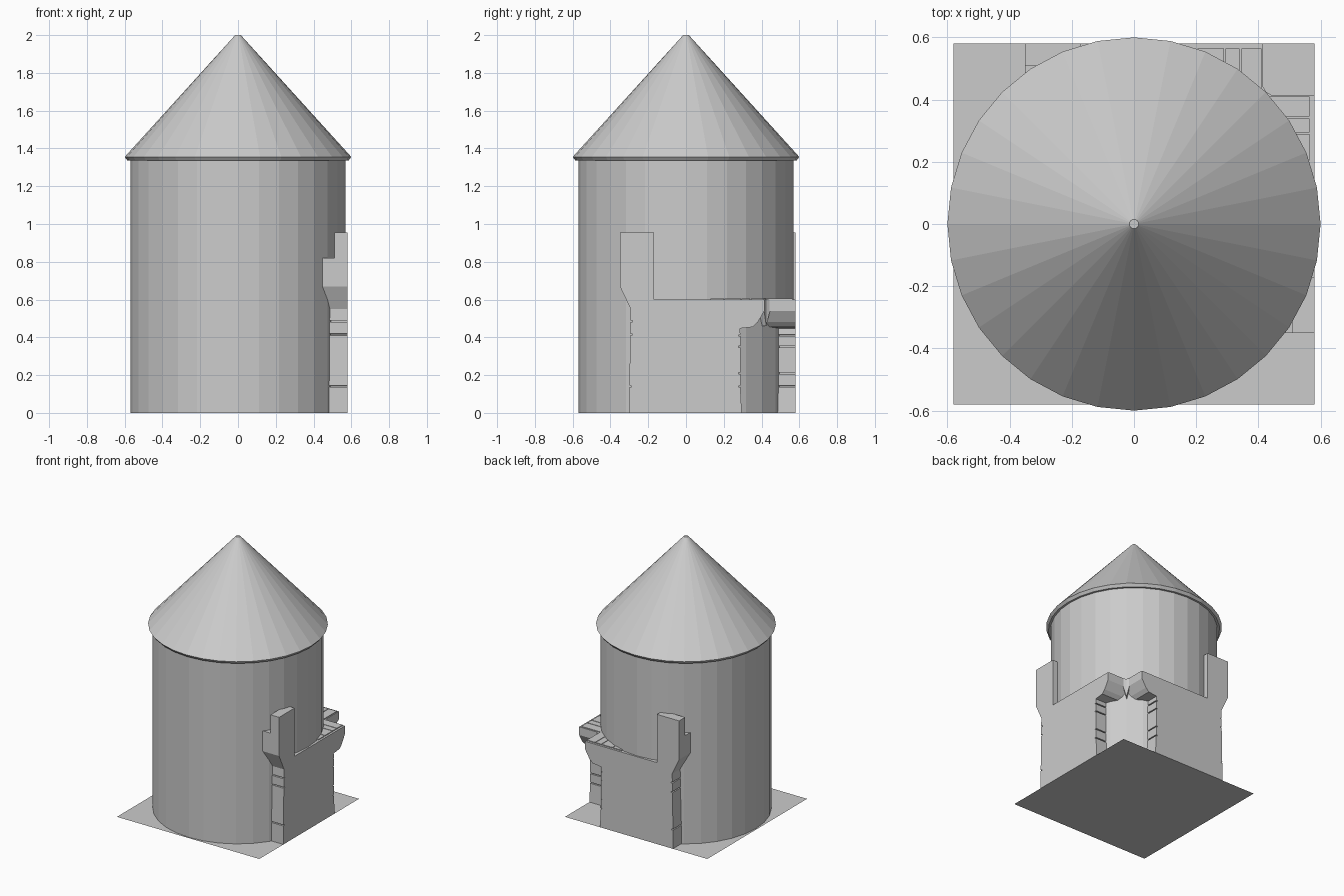
import bpy, bmesh
from mathutils import Matrix

if "Cube" in bpy.data.objects:
    bpy.data.objects.remove(bpy.data.objects["Cube"])

SWAP = Matrix(((0, 1, 0, 0), (1, 0, 0, 0), (0, 0, 1, 0), (0, 0, 0, 1)))


def finish(name, bm, swap=False):
    if swap:
        bm.transform(SWAP)
    bmesh.ops.recalc_face_normals(bm, faces=bm.faces)
    me = bpy.data.meshes.new(name)
    bm.to_mesh(me)
    bm.free()
    ob = bpy.data.objects.new(name, me)
    bpy.context.collection.objects.link(ob)
    return ob


def lathe(name, profile, sides=32):
    bm = bmesh.new()
    vs = [bm.verts.new((r, 0, z)) for r, z in profile]
    es = [bm.edges.new(p) for p in zip(vs, vs[1:])]
    bmesh.ops.spin(bm, geom=vs + es, axis=(0, 0, 1), cent=(0, 0, 0),
                   angle=6.283185307, steps=sides, use_merge=False)
    bmesh.ops.remove_doubles(bm, verts=bm.verts, dist=1e-4)
    return finish(name, bm)


def slab(name, yz, x0, x1, swap):
    """Extrude a (y, z) outline from x0 to x1."""
    bm = bmesh.new()
    f = bm.faces.new([bm.verts.new((x0, y, z)) for y, z in yz])
    g = bmesh.ops.extrude_face_region(bm, geom=[f])["geom"]
    bmesh.ops.translate(bm, vec=(x1 - x0, 0, 0),
                        verts=[v for v in g if isinstance(v, bmesh.types.BMVert)])
    return finish(name, bm, swap)


def rect(y0, y1, z0, z1):
    return [(y0, z0), (y1, z0), (y1, z1), (y0, z1)]


def joints(y, inward, heights):
    """Mortar notches up a wall end."""
    pts = []
    for z in heights:
        pts += [(y, z - .004), (y + inward, z - .003), (y + inward, z + .003), (y, z + .004)]
    return pts


# Ground sheet
bm = bmesh.new()
bmesh.ops.create_grid(bm, x_segments=1, y_segments=1, size=0.58)
finish("ground", bm)

# Tower shaft and conical roof
lathe("tower", [(.57, 0), (.57, 1.336)])
lathe("roof", [(.56, 1.335), (.585, 1.335), (.6, 1.355), (.015, 2), (0, 2)])

# Curtain walls on the right and back, mirrored across the diagonal
for side, swap in (("right", False), ("back", True)):
    outline = ([(-.30, 0)] + joints(-.30, .012, (.14,)) + joints(-.295, .012, (.415, .485))
               + [(-.293, .55), (-.35, .67), (-.35, .82), (-.17, .82), (-.17, .6),
                  (.415, .6), (.415, .54), (.38, .48), (.355, .455), (.285, .447)]
               + joints(.288, -.01, (.41, .35, .21, .14))[::1] + [(.295, 0)])
    # right-hand joints run downwards
    head = outline[:-17]
    down = joints(.288, -.01, (.14, .21, .35, .41))[::-1]
    slab(side + "_wall", head + down + [(.295, 0)], .36, .58, swap)
    slab(side + "_merlon", rect(-.35, -.17, .82, .955), .51, .58, swap)
    # Raised coping stones on the walkway
    for y0, y1 in ((.13, .20), (.205, .29), (.295, .34), (.345, .41)):
        slab(side + "_coping", rect(y0, y1, .598, .606), .40, .565, swap)

# Pointed corbel in the corner between the walls
bm = bmesh.new()
top = [bm.verts.new(p) for p in ((.38, .38, .6), (.46, .405, .6), (.425, .425, .6), (.405, .46, .6))]
low = [bm.verts.new(p) for p in ((.38, .38, .46), (.425, .425, .46))]
bm.faces.new(top)
bm.faces.new((top[0], low[0], top[1]))
bm.faces.new((low[0], low[1], top[1]))
bm.faces.new((low[1], top[2], top[1]))
bm.faces.new((low[1], top[3], top[2]))
bm.faces.new((low[0], top[3], low[1]))
bm.faces.new((top[0], top[3], low[0]))
finish("corner_corbel", bm)
